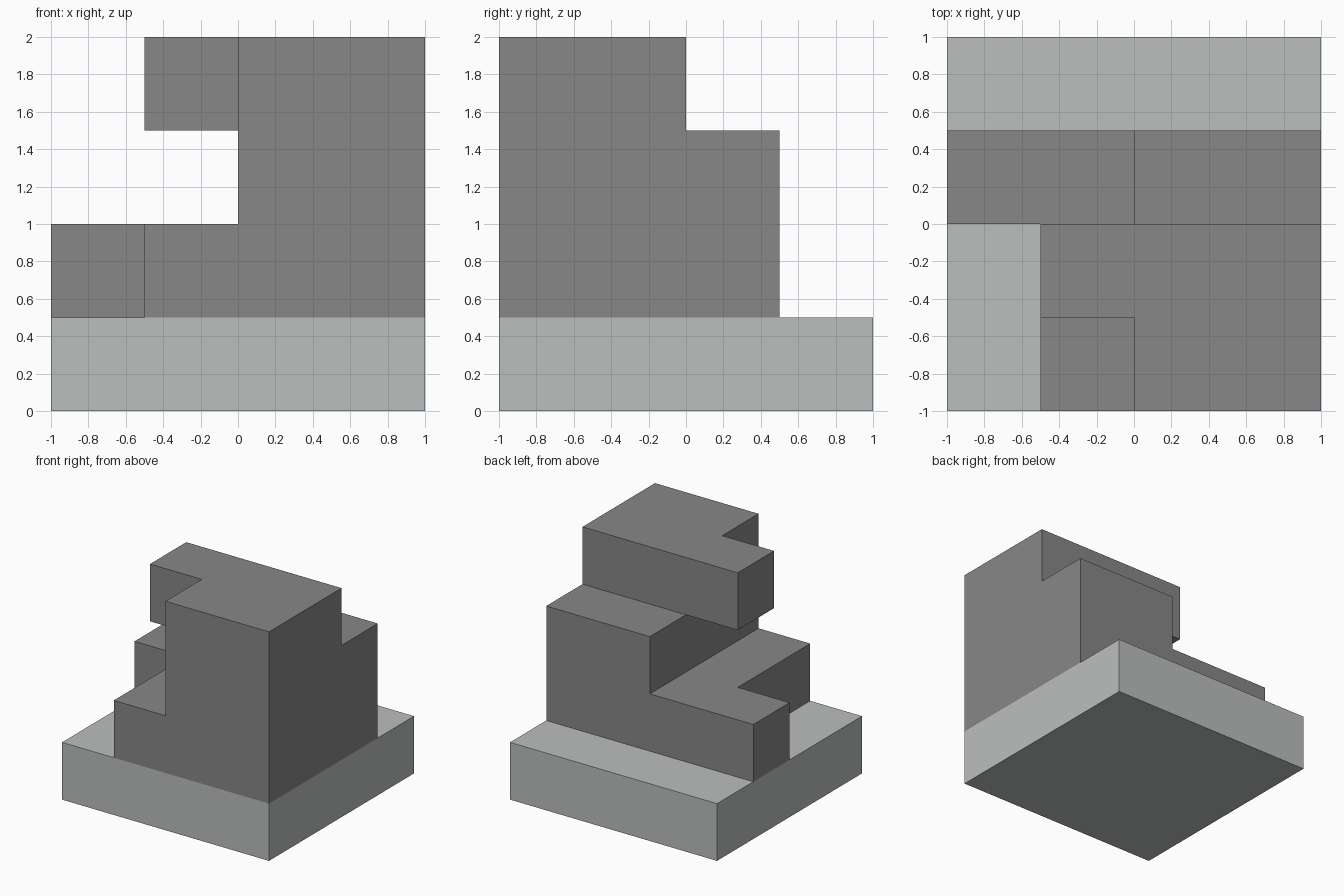
import bpy
import bmesh
from mathutils import Vector

cube = bpy.data.objects.get("Cube")
if cube:
    bpy.data.objects.remove(cube, do_unlink=True)

CELL = 0.5


def make_material(name, colour):
    mat = bpy.data.materials.new(name)
    mat.use_nodes = True
    mat.diffuse_color = (*colour, 1)
    mat.node_tree.nodes["Principled BSDF"].inputs["Base Color"].default_value = (*colour, 1)
    return mat


def stack_blocks(name, storeys, first_level, mat):
    """Join unit blocks into one closed shell; storey rows run back to front."""
    filled = {
        (x, y, first_level + level)
        for level, rows in enumerate(storeys)
        for y, row in enumerate(reversed(rows))
        for x, mark in enumerate(row) if mark == "#"
    }
    bm = bmesh.new()
    for cell in filled:
        centre = Vector(cell) + Vector((0.5, 0.5, 0.5))
        for axis in range(3):
            for sign in (-1, 1):
                normal = Vector((0, 0, 0))
                normal[axis] = sign
                if tuple(int(c + n) for c, n in zip(cell, normal)) in filled:
                    continue
                # Outer face only, wound so that it faces outwards
                u = Vector((0, 0, 0))
                u[(axis + 1) % 3] = 1
                v = normal.cross(u)
                mid = centre + normal / 2
                corners = [mid + (a * u + b * v) / 2
                           for a, b in ((-1, -1), (1, -1), (1, 1), (-1, 1))]
                bm.faces.new([bm.verts.new(p * CELL - Vector((1, 1, 0))) for p in corners])
    bmesh.ops.remove_doubles(bm, verts=bm.verts, dist=0.001)
    bmesh.ops.dissolve_limit(bm, angle_limit=0.01, verts=bm.verts, edges=bm.edges)
    mesh = bpy.data.meshes.new(name)
    bm.to_mesh(mesh)
    bm.free()
    mesh.materials.append(mat)
    obj = bpy.data.objects.new(name, mesh)
    bpy.context.collection.objects.link(obj)
    return obj


light_grey = make_material("light grey", (0.497, 0.521, 0.515))
dark_grey = make_material("dark grey", (0.242, 0.242, 0.242))

# Square plinth
stack_blocks("base_slab", [["####"] * 4], 0, light_grey)

# Stepped tower: lower step, narrow middle, overhanging top
lower = ["....", "####", ".###", ".###"]
middle = ["....", "..##", "..##", "..##"]
upper = ["....", "....", ".###", "..##"]
stack_blocks("stepped_tower", [lower, middle, upper], 1, dark_grey)
